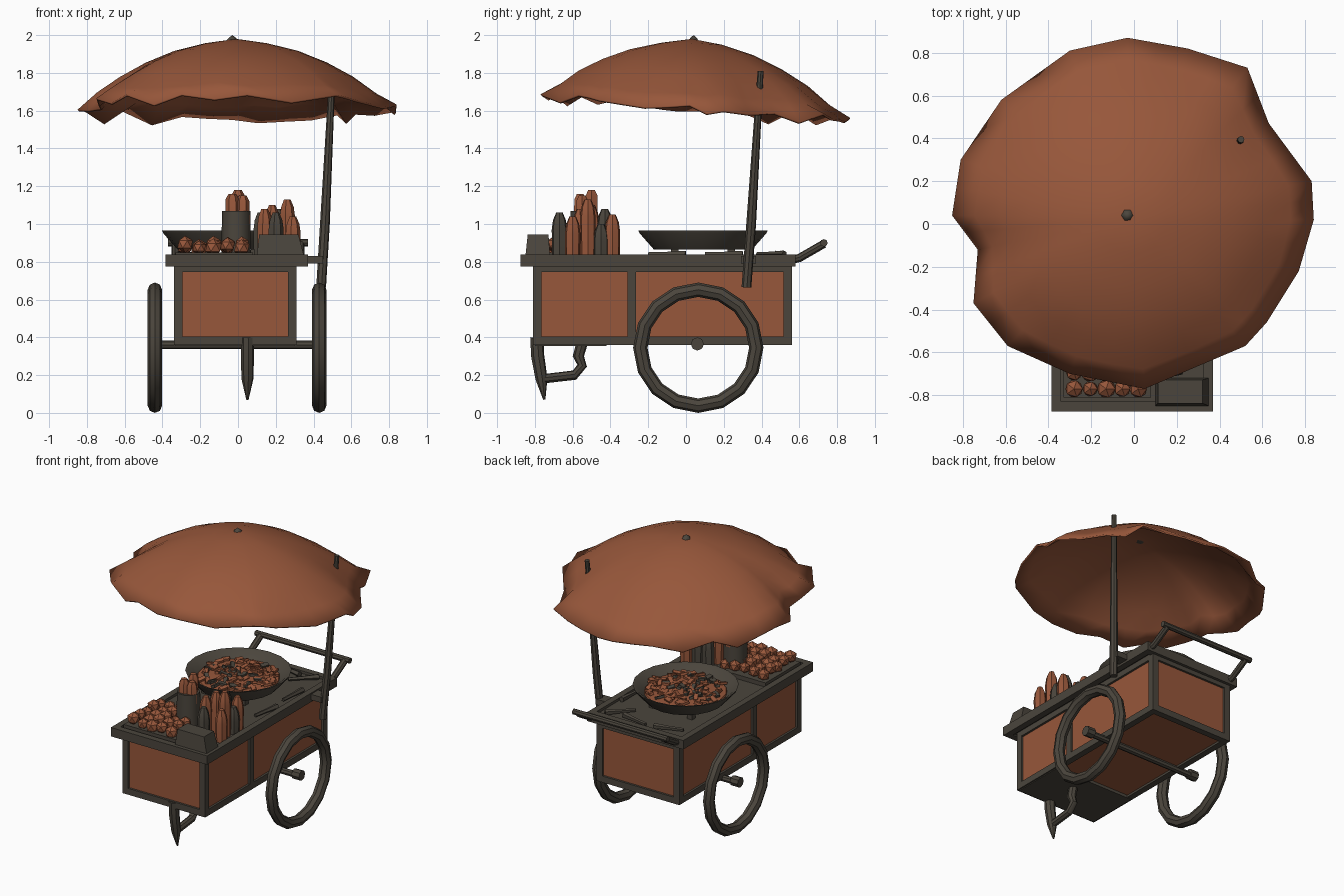
import bpy, bmesh, math, random
from mathutils import Vector, Matrix, Euler

if "Cube" in bpy.data.objects:
    bpy.data.objects.remove(bpy.data.objects["Cube"])

random.seed(7)


def material(name, rgb):
    m = bpy.data.materials.new(name)
    m.diffuse_color = (*rgb, 1)
    m.use_nodes = True
    m.node_tree.nodes["Principled BSDF"].inputs["Base Color"].default_value = m.diffuse_color
    return m


RUST = material("rust_orange", (0.31, 0.095, 0.043))
IRON = material("dark_iron", (0.07, 0.06, 0.046))


def finish(name, bm, mat, smooth=True):
    bmesh.ops.recalc_face_normals(bm, faces=bm.faces)
    me = bpy.data.meshes.new(name)
    bm.to_mesh(me)
    bm.free()
    ob = bpy.data.objects.new(name, me)
    bpy.context.collection.objects.link(ob)
    me.materials.append(mat)
    if smooth:
        bpy.context.view_layer.objects.active = ob
        ob.select_set(True)
        bpy.ops.object.shade_smooth_by_angle(angle=math.radians(40))
        ob.select_set(False)
    return ob


def add_box(bm, lo, hi):
    lo, hi = Vector(lo), Vector(hi)
    m = Matrix.Translation((lo + hi) / 2) @ Matrix.Diagonal((*(hi - lo), 1))
    bmesh.ops.create_cube(bm, size=1, matrix=m)


def boxes(name, mat, *pairs):
    bm = bmesh.new()
    for lo, hi in pairs:
        add_box(bm, lo, hi)
    return finish(name, bm, mat, False)


def tube(name, mat, pts, radii, sides=8):
    """Round bar through the points with a radius at each one."""
    bm = bmesh.new()
    pts = [Vector(p) for p in pts]
    rings = []
    for i, p in enumerate(pts):
        d = (pts[min(i + 1, len(pts) - 1)] - pts[max(i - 1, 0)]).normalized()
        u = d.cross(Vector((0.9, 0.1, 0.2)) if abs(d.x) < 0.8 else Vector((0, 0, 1))).normalized()
        v = d.cross(u)
        rings.append([bm.verts.new(p + radii[i] * (u * math.cos(a) + v * math.sin(a)))
                      for a in (k * math.tau / sides for k in range(sides))])
    for r, s in zip(rings, rings[1:]):
        for k in range(sides):
            bm.faces.new((r[k], r[k - 1], s[k - 1], s[k]))
    bm.faces.new(rings[0])
    bm.faces.new(rings[-1])
    return finish(name, bm, mat)


def lathe(name, mat, x, y, profile, sides=10):
    bm = bmesh.new()
    vs = [bm.verts.new((r, 0, z)) for r, z in profile]
    es = [bm.edges.new(e) for e in zip(vs, vs[1:])]
    bmesh.ops.spin(bm, geom=vs + es, cent=(0, 0, 0), axis=(0, 0, 1), angle=math.tau, steps=sides)
    bmesh.ops.remove_doubles(bm, verts=bm.verts, dist=1e-4)
    bmesh.ops.translate(bm, verts=bm.verts, vec=(x, y, 0))
    return finish(name, bm, mat)


# Cart body: orange panels inside an iron frame
X0, X1, Y0, Y1, Z0, Z1 = -0.34, 0.31, -0.81, 0.56, 0.36, 0.79
boxes("body_panels", RUST, ((X0 + .015, Y0 + .015, Z0 + .015), (X1 - .015, Y1 - .015, Z1)))
T = 0.045
posts = [((x, y, Z0), (x + T, y + T, Z1)) for x in (X0, X1 - T) for y in (Y0, -0.31, Y1 - T)]
long_rails = [((x, Y0, z), (x + T, Y1, z + T)) for x in (X0, X1 - T) for z in (Z0, Z1 - T)]
cross_rails = [((X0, y, z), (X1, y + T, z + T)) for y in (Y0, Y1 - T) for z in (Z0, Z1 - T)]
boxes("body_frame", IRON, *posts, *long_rails, *cross_rails)
boxes("front_floor_plate", IRON, ((X0 + .01, Y0 + .01, Z0 - .005), (X1 - .01, -0.42, Z0 + .02)))

# Counter with raised lip
A0, A1, B0, B1 = -0.385, 0.37, -0.875, 0.58
boxes("counter", IRON, ((A0, B0, .785), (A1, B1, .82)))
boxes("counter_lip", IRON,
      ((A0, B0, .775), (A0 + .045, B1, .838)), ((A1 - .045, B0, .775), (A1, B1, .838)),
      ((A0 + .045, B0, .775), (A1 - .045, B0 + .045, .838)),
      ((A0 + .045, B1 - .045, .775), (A1 - .045, B1, .838)))

# Wheels, axle and hubs
for side, x in (("left", -0.44), ("right", 0.43)):
    bm = bmesh.new()
    n, m, R, r = 16, 8, 0.307, 0.038
    g = [[bm.verts.new((x + r * math.sin(b), 0.065 + (R + r * math.cos(b)) * math.cos(a),
                        0.345 + (R + r * math.cos(b)) * math.sin(a)))
          for b in (j * math.tau / m for j in range(m))]
         for a in (i * math.tau / n for i in range(n))]
    for i in range(n):
        for j in range(m):
            bm.faces.new((g[i - 1][j - 1], g[i][j - 1], g[i][j], g[i - 1][j]))
    finish(side + "_wheel", bm, IRON)
    tube(side + "_hub", IRON, [(x - .03, .06, .365), (x + .03, .06, .365)], [.035, .035])
tube("axle", IRON, [(-0.44, .06, .36), (.43, .06, .36)], [.022, .022])

# Front leg with bent brace
tube("front_leg", IRON, [(.05, -.79, .40), (.05, -.785, .3), (.05, -.765, .18), (.05, -.75, .07)],
     [.035, .035, .032, .006])
tube("leg_brace", IRON, [(.05, -.76, .18), (.05, -.59, .2), (.05, -.55, .25), (.05, -.57, .3), (.05, -.55, .37)],
     [.025, .026, .026, .03, .03])

# Push handle
for side, x in (("left", -0.33), ("right", 0.33)):
    tube(side + "_handle_arm", IRON, [(x, .54, .805), (x, .6, .82), (x, .73, .895)], [.022] * 3)
tube("handle_bar", IRON, [(-0.37, .73, .9), (.37, .73, .9)], [.02, .02])

# Umbrella pole and bracket
tube("umbrella_pole", IRON, [(.44, .32, .665), (.46, .345, 1.0), (.5, .395, 1.81)], [.026, .026, .016])
boxes("pole_bracket", IRON, ((.34, .29, .79), (.45, .37, .83)))

# Umbrella canopy: uneven dome built from its plan outline
outline = [(.84, .02), (.83, .2), (.63, .47), (.53, .73), (.25, .82), (-.03, .87), (-.3, .81), (-.62, .58),
           (-.81, .3), (-.85, .04), (-.73, -.12), (-.75, -.37), (-.59, -.57), (-.3, -.7), (.05, -.77),
           (.52, -.57), (.62, -.46), (.77, -.22)]
rim = []
for i, p in enumerate(outline):
    q = outline[(i + 1) % len(outline)]
    rim += [Vector(p), (Vector(p) + Vector(q)) / 2]
bm = bmesh.new()
n = len(rim)
centre = Vector((-0.01, 0.03))
top = bm.verts.new((*centre, 1.98))
rings = []
for f in (.2, .4, .58, .74, .88, 1):
    ring = []
    for i, p in enumerate(rim):
        d = p - centre
        round_d = d.normalized() * 0.82
        d = round_d.lerp(d, f ** 2)
        zr = 1.62 - 0.075 * p.y
        curve = 2.05 - 0.25 * max(0, p.y)
        z = zr + (1.97 - zr) * (1 - f ** curve)
        if f == 1:
            # ragged hem
            z += random.uniform(-.06, .02) if i % 2 else random.uniform(-.02, .03)
        elif f > .8:
            z += random.uniform(-.018, .012)
        ring.append(bm.verts.new((centre.x + f * d.x, centre.y + f * d.y, z)))
    rings.append(ring)
for i in range(n):
    bm.faces.new((top, rings[0][i - 1], rings[0][i]))
    for a, b in zip(rings, rings[1:]):
        bm.faces.new((a[i - 1], b[i - 1], b[i], a[i]))
canopy = finish("umbrella_canopy", bm, RUST)
canopy.modifiers.new("thickness", "SOLIDIFY").thickness = 0.012
lathe("canopy_finial", IRON, -.03, .04, [(0, 1.96), (.035, 1.965), (.02, 1.985), (0, 2.0)], 6)

# Large shallow pan on short feet
PX, PY = -0.06, 0.09
lathe("pan", IRON, PX, PY, [(0, .865), (.26, .865), (.335, .95), (.342, .965), (.325, .962),
                            (.26, .905), (0, .905)], 20)
boxes("pan_feet", IRON, *[((PX + a - .02, PY + b - .02, .82), (PX + a + .02, PY + b + .02, .87))
                          for a in (-.15, .15) for b in (-.15, .15)])
lathe("pan_food", RUST, PX, PY, [(.275, .9), (.265, .92), (.15, .93), (0, .935)], 16)
for name, mat, count in (("food_chunks", RUST, 70), ("food_dark_chunks", IRON, 26)):
    bm = bmesh.new()
    for _ in range(count):
        a, r = random.random() * math.tau, .25 * math.sqrt(random.random())
        rot = Euler((random.uniform(-.4, .4), random.uniform(-.4, .4), random.random() * 3)).to_matrix().to_4x4()
        m = Matrix.Translation((PX + r * math.cos(a), PY + r * math.sin(a), .935)) @ rot
        bmesh.ops.create_cube(bm, size=1, matrix=m @ Matrix.Diagonal((.055, .028, .016, 1)))
    finish(name, bm, mat, False)

# Fruit pile at the front left, in a low tray
boxes("fruit_tray", IRON, ((-.33, -.81, .82), (.08, -.42, .85)))
bm = bmesh.new()
for i in range(5):
    for j in range(5):
        c = (-.28 + i * .075, -.77 + j * .075, .875 + random.uniform(-.01, .02))
        bmesh.ops.create_icosphere(bm, subdivisions=1, radius=random.uniform(.038, .048),
                                   matrix=Matrix.Translation(c))
finish("fruit_pile", bm, RUST, False)

# Canister holding tall wares
lathe("canister", IRON, -.01, -.54, [(0, .82), (.078, .82), (.075, 1.07), (0, 1.06)], 10)
for i, (x, y, h) in enumerate([(-.03, -.56, 1.16), (.025, -.55, 1.15), (0, -.5, 1.18)]):
    lathe(f"canister_ware_{i}", RUST, x, y, [(0, 1.0), (.038, 1.0), (.036, h - .03), (.02, h), (0, h)], 6)

# Bottles: orange and iron
bottles = [(.14, -.56, 1.08, RUST), (.18, -.5, 1.1, RUST), (.26, -.52, 1.13, RUST), (.29, -.6, 1.04, RUST),
           (.27, -.39, 1.05, RUST), (.2, -.67, 1.06, IRON), (.21, -.43, 1.08, IRON), (.12, -.42, 1.06, IRON),
           (.28, -.45, 1.0, IRON)]
for i, (x, y, h, mat) in enumerate(bottles):
    lathe(f"bottle_{i}", mat, x, y, [(0, .82), (.04, .82), (.042, h - .09), (.035, h - .04), (.018, h), (0, h)], 7)

# Front box
b = boxes("front_box", IRON, ((.1, -.85, .83), (.35, -.72, .945)))
for v in b.data.vertices:
    if v.co.z > .9:
        v.co.x += .012 if v.co.x < .2 else -.03
        v.co.y += .012 if v.co.y < -.8 else -.008

# Utensils lying behind and beside the pan
for i, (x, y, a) in enumerate([(-.2, .48, .3), (.05, .5, -.2), (.2, .45, .8), (.29, .2, 1.5), (.29, -.1, 1.4)]):
    d = Vector((math.cos(a), math.sin(a), 0)) * .1
    p = Vector((x, y, .84))
    tube(f"utensil_{i}", IRON, [p - d, p, p + d], [.012, .014, .02], 5)
